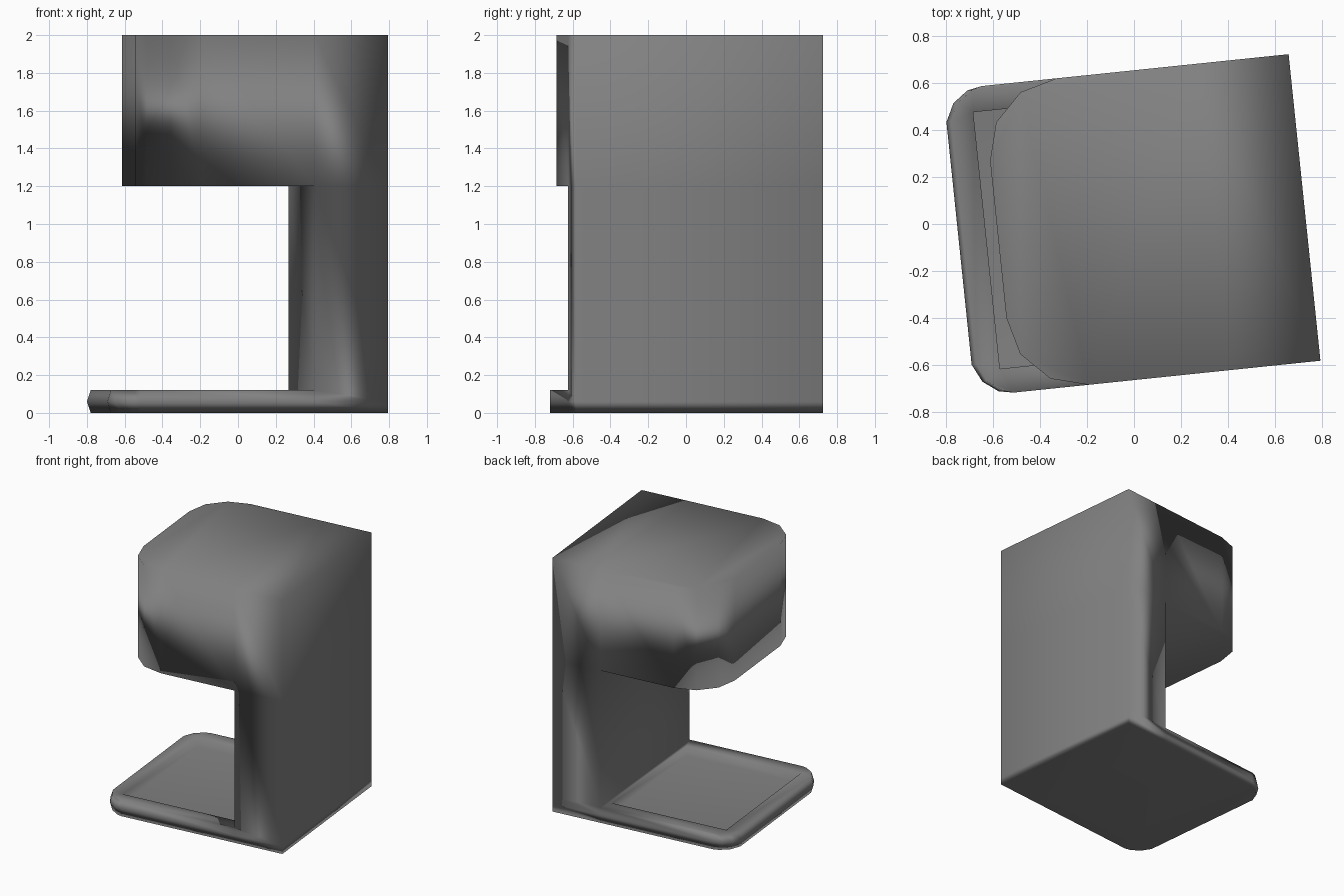
import bpy, bmesh, math
from mathutils import Matrix

if "Cube" in bpy.data.objects:
    bpy.data.objects.remove(bpy.data.objects["Cube"])

W = 0.657        # half width
BACK = 0.731     # rear wall
COL = 0.338      # front face of the column
Z_TRAY, Z_HEAD, Z_TOP = 0.12, 1.2, 2.0

bm = bmesh.new()


def ring(points, z):
    return [bm.verts.new((x, y, z)) for x, y in points]


def walls(rings, closed=False):
    """Skin consecutive rings with quads."""
    for a, b in zip(rings, rings[1:]):
        n = len(a)
        for i in range(n if closed else n - 1):
            j = (i + 1) % n
            bm.faces.new((a[i], a[j], b[j], b[i]))


def mirrored(half):
    """Complete an outline from its +y half."""
    return [(x, -y) for x, y in reversed(half)] + half


# Column: rear and side walls full height, front wall only in the gap
side = [(COL, W), (BACK, W), (BACK, -W), (COL, -W)]
levels = [ring(side, z) for z in (0, 0.06, Z_TRAY, Z_HEAD, Z_TOP)]
walls(levels)
low, high = levels[2], levels[3]
bm.faces.new((low[3], low[0], high[0], high[3]))
bm.faces.new(levels[0])
bm.faces.new(levels[-1])

# Head: large rounded front corners
r = 0.32
half = [(-0.582 + r - r * math.cos(math.radians(a)),
         W - r + r * math.sin(math.radians(a))) for a in (0, 30, 60, 90)]
head = mirrored(half + [(COL, W)])
head_rings = [ring(head, Z_HEAD), ring(head, Z_TOP)]
walls(head_rings)
for rg in head_rings:
    bm.faces.new(rg)

# Base: rounded corners, slightly bulging front edge
half = [(-0.75, 0.52), (-0.712, 0.597), (-0.647, 0.645), (-0.585, W), (COL, W)]
base = mirrored(half)
inset = [(x + 0.02 if x < -0.6 else x, y) for x, y in base]
base_rings = [ring(inset, 0), ring(base, 0.06), ring(inset, Z_TRAY)]
walls(base_rings)
bm.faces.new(base_rings[0])

# Drip tray recess and its rim
tray = [(COL - 0.035, -0.55), (-0.632, -0.55), (-0.632, 0.55), (COL - 0.035, 0.55)]
lip, floor = ring(tray, Z_TRAY), ring(tray, 0.045)
walls([lip, floor], closed=True)
bm.faces.new(floor)
top = base_rings[2]
d, a, b, c = lip
bm.faces.new(top[:5] + [a, d])
bm.faces.new([top[4], top[5], b, a])
bm.faces.new(top[5:] + [c, b])
bm.faces.new([top[-1], top[0], d, c])

# Weld the parts into one shell and turn it slightly
bmesh.ops.remove_doubles(bm, verts=bm.verts, dist=0.0005)
bmesh.ops.recalc_face_normals(bm, faces=bm.faces)
bm.transform(Matrix.Translation((0, -0.005, 0)) @ Matrix.Rotation(math.radians(5.93), 4, 'Z'))

mesh = bpy.data.meshes.new("coffee_machine_body")
bm.to_mesh(mesh)
bm.free()
body = bpy.data.objects.new("coffee_machine_body", mesh)
bpy.context.collection.objects.link(body)

# Dark grey plastic
plastic = bpy.data.materials.new("dark_grey_plastic")
plastic.diffuse_color = (0.22, 0.22, 0.22, 1)
plastic.use_nodes = True
plastic.node_tree.nodes["Principled BSDF"].inputs["Base Color"].default_value = plastic.diffuse_color
mesh.materials.append(plastic)

# Soft shading across the edges, flat on the large panels
mesh.shade_smooth()
soft = body.modifiers.new("soft_edges", 'WEIGHTED_NORMAL')
soft.mode = 'FACE_AREA'
